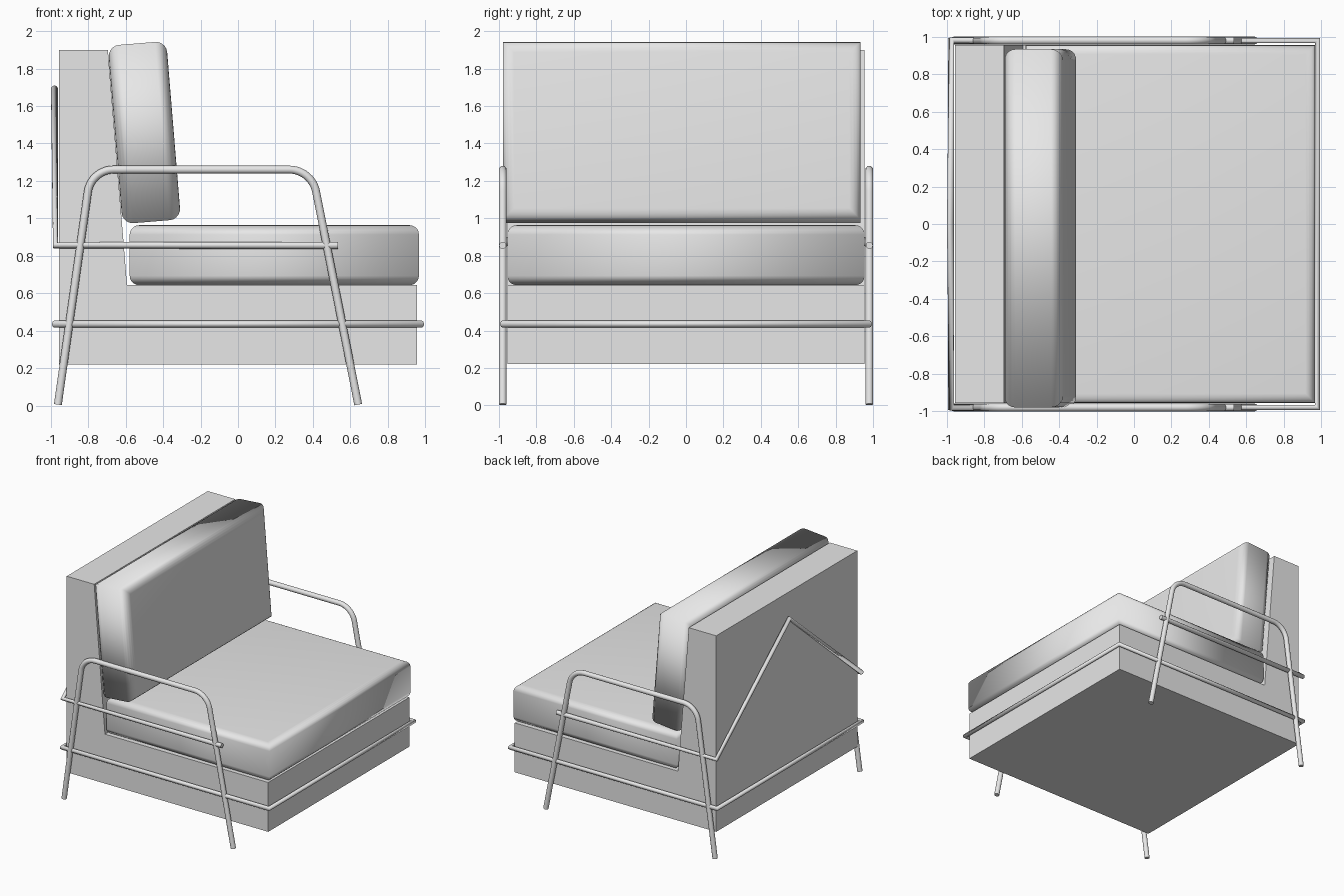
import bpy, bmesh, math
from mathutils import Vector, Matrix

cube = bpy.data.objects.get("Cube")
if cube:
    bpy.data.objects.remove(cube, do_unlink=True)

grey = bpy.data.materials.new("plain grey")
grey.use_nodes = True
grey.diffuse_color = (0.8, 0.8, 0.8, 1)
grey.node_tree.nodes["Principled BSDF"].inputs["Base Color"].default_value = (0.8, 0.8, 0.8, 1)


def add_object(name, data):
    obj = bpy.data.objects.new(name, data)
    data.materials.append(grey)
    bpy.context.scene.collection.objects.link(obj)
    return obj


def mesh_object(name, bm, smooth=False):
    bmesh.ops.recalc_face_normals(bm, faces=bm.faces)
    for face in bm.faces:
        face.smooth = smooth
    mesh = bpy.data.meshes.new(name)
    bm.to_mesh(mesh)
    bm.free()
    return add_object(name, mesh)


def cushion(name, size, thin_axis, radius, centre, tilt=0):
    """Soft slab: rounded around its two broad faces, sharp across its thickness."""
    bm = bmesh.new()
    bmesh.ops.create_cube(bm, size=1)
    bmesh.ops.scale(bm, vec=size, verts=bm.verts)
    rim = [e for e in bm.edges
           if abs(e.verts[0].co[thin_axis] - e.verts[1].co[thin_axis]) < 1e-4]
    bmesh.ops.bevel(bm, geom=rim, offset=radius, segments=5, profile=0.5, affect='EDGES')
    obj = mesh_object(name, bm, smooth=True)
    obj.location = centre
    obj.rotation_euler.y = math.radians(tilt)


def tube(name, points, radius, cyclic=False):
    curve = bpy.data.curves.new(name, 'CURVE')
    curve.dimensions = '3D'
    curve.bevel_depth = radius
    curve.bevel_resolution = 4
    curve.use_fill_caps = True
    spline = curve.splines.new('POLY')
    spline.points.add(len(points) - 1)
    for p, co in zip(spline.points, points):
        p.co = (*co, 1)
    spline.use_cyclic_u = cyclic
    spline.use_smooth = True
    add_object(name, curve)


def round_corner(before, corner, after, length, steps=10):
    """Circular bend joining two straight runs."""
    d1, d2 = (before - corner).normalized(), (after - corner).normalized()
    a, b = corner + d1 * length, corner + d2 * length
    w = math.sin(d1.angle(d2) / 2)
    bend = []
    for i in range(steps + 1):
        t = i / steps
        k = ((1 - t) ** 2, 2 * w * t * (1 - t), t * t)
        bend.append((a * k[0] + corner * k[1] + b * k[2]) / sum(k))
    return bend


# Upholstered L-shaped body, extruded across the width
half = 0.955
profile = [(-half, 0.22), (half, 0.22), (half, 0.643),
           (-0.593, 0.643), (-0.695, 1.9), (-half, 1.9)]
bm = bmesh.new()
side = bm.faces.new([bm.verts.new((x, -half, z)) for x, z in profile])
moved = bmesh.ops.extrude_face_region(bm, geom=[side])["geom"]
bmesh.ops.translate(bm, vec=(0, 2 * half, 0),
                    verts=[v for v in moved if isinstance(v, bmesh.types.BMVert)])
mesh_object("body", bm)

# Cushions
cushion("seat_cushion", (1.545, 1.91, 0.32), 2, 0.05, (0.194, 0, 0.803))
cushion("back_cushion", (0.313, 1.913, 0.955), 0, 0.06, (-0.5, -0.023, 1.458), -4.7)

# Bent tube arm and leg frames, one on each side
rail = 0.98
for label, y in (("right", -rail), ("left", rail)):
    back_foot, back_top, front_top, front_foot = [
        Vector((x, y, z)) for x, z in
        ((-0.962, 0.005), (-0.785, 1.26), (0.394, 1.26), (0.642, 0.005))]
    path = ([back_foot] + round_corner(back_foot, back_top, front_top, 0.12)
            + round_corner(back_top, front_top, front_foot, 0.12) + [front_foot])
    tube(label + "_arm_frame", path, 0.021)

# Lower rail running all the way round
tube("lower_rail", [(-rail, -rail, 0.435), (rail, -rail, 0.435),
                    (rail, rail, 0.435), (-rail, rail, 0.435)], 0.019, cyclic=True)

# Upper rail along both sides, rising to a peak behind the back
tube("upper_rail", [(0.535, -rail, 0.855), (-0.975, -rail, 0.855), (-0.98, 0, 1.69),
                    (-0.975, rail, 0.855), (0.535, rail, 0.855)], 0.019)
